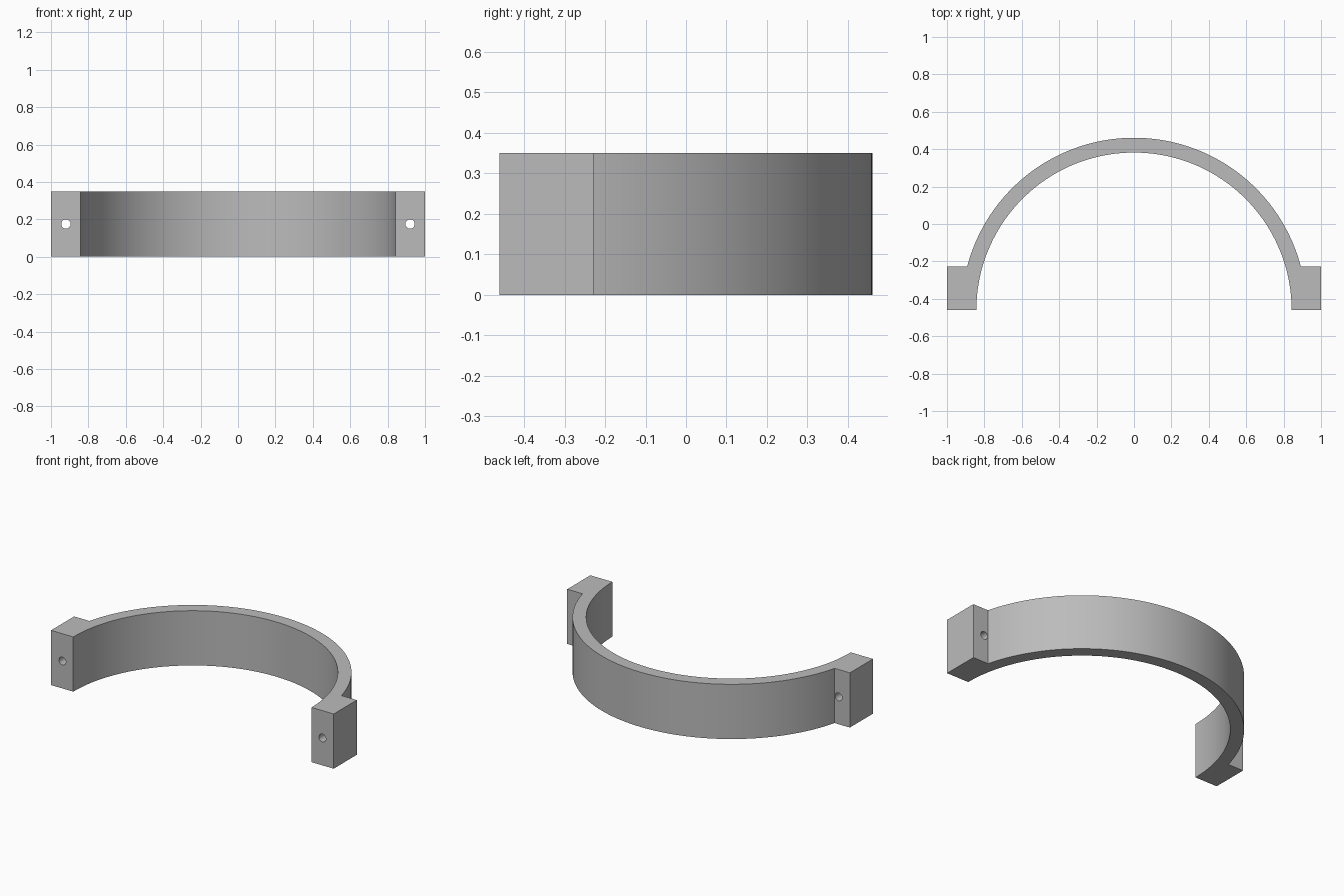
import bpy
import bmesh
from math import cos, sin, pi, asin, sqrt, radians

if "Cube" in bpy.data.objects:
    bpy.data.objects.remove(bpy.data.objects["Cube"], do_unlink=True)

HEIGHT = 0.35
BASE_Y = -0.461           # mating plane, also the arc centre
INNER, OUTER = 0.843, 0.922
LUG_X, LUG_DEPTH = 1.0, 0.233
HOLE_X, HOLE_R = 0.92, 0.025
STEPS = 96

grey = bpy.data.materials.new("plain_grey")
grey.use_nodes = True
colour = (0.5, 0.5, 0.5, 1)
grey.diffuse_color = colour
grey.node_tree.nodes["Principled BSDF"].inputs["Base Color"].default_value = colour


def arc(radius, start, end):
    """Points on an arc about the mating plane's centre."""
    angles = [start + (end - start) * i / STEPS for i in range(STEPS + 1)]
    return [(radius * cos(a), BASE_Y + radius * sin(a)) for a in angles]


# Half-ring clamp with a square lug at each end, as one extruded profile
lug_y = BASE_Y + LUG_DEPTH
meet = asin(LUG_DEPTH / OUTER)
profile = [(LUG_X, BASE_Y), (LUG_X, lug_y)]
profile += arc(OUTER, meet, pi - meet)
profile += [(-LUG_X, lug_y), (-LUG_X, BASE_Y)]
profile += arc(INNER, pi, 0)

bm = bmesh.new()
face = bm.faces.new([bm.verts.new((x, y, 0)) for x, y in profile])
top = bmesh.ops.extrude_face_region(bm, geom=[face])["geom"]
bmesh.ops.translate(bm, vec=(0, 0, HEIGHT),
                    verts=[v for v in top if isinstance(v, bmesh.types.BMVert)])
bmesh.ops.recalc_face_normals(bm, faces=bm.faces)
mesh = bpy.data.meshes.new("half_ring_clamp")
bm.to_mesh(mesh)
bm.free()
mesh.materials.append(grey)
clamp = bpy.data.objects.new("half_ring_clamp", mesh)
bpy.context.collection.objects.link(clamp)

# Bolt holes through the lugs
cutters = []
for side, x in (("left", HOLE_X), ("right", -HOLE_X)):
    bpy.ops.mesh.primitive_cylinder_add(
        vertices=32, radius=HOLE_R, depth=2 * LUG_DEPTH,
        location=(x, BASE_Y + LUG_DEPTH / 2, HEIGHT / 2),
        rotation=(pi / 2, 0, 0))
    cutter = bpy.context.object
    cutter.name = side + "_bolt_hole_cutter"
    cutter.data.materials.append(grey)
    cutter.hide_render = True
    cutters.append(cutter)
    cut = clamp.modifiers.new(side + "_bolt_hole", 'BOOLEAN')
    cut.operation = 'DIFFERENCE'
    cut.solver = 'EXACT'
    cut.object = cutter

# Apply the holes and smooth the curved walls
bpy.ops.object.select_all(action='DESELECT')
clamp.select_set(True)
bpy.context.view_layer.objects.active = clamp
for name in [m.name for m in clamp.modifiers]:
    bpy.ops.object.modifier_apply(modifier=name)
for cutter in cutters:
    bpy.data.objects.remove(cutter, do_unlink=True)
bpy.ops.object.shade_smooth_by_angle(angle=radians(30))
